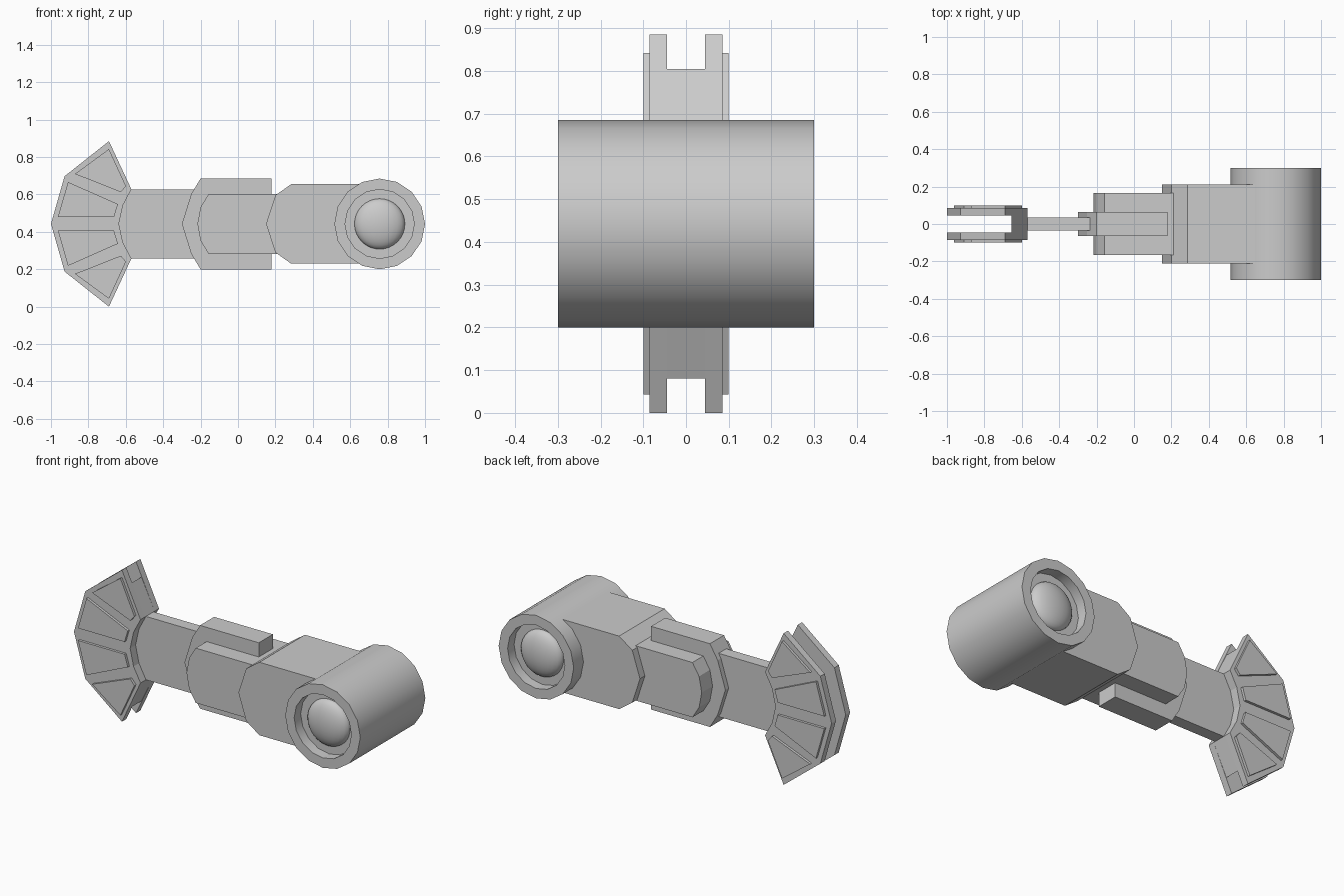
import bpy, bmesh, math

cube = bpy.data.objects.get("Cube")
if cube:
    bpy.data.objects.remove(cube, do_unlink=True)

MID = 0.4425          # height of the arm's axis

grey = bpy.data.materials.new("plain_grey")
grey.use_nodes = True
grey.diffuse_color = (0.6, 0.6, 0.6, 1)
bsdf = grey.node_tree.nodes["Principled BSDF"]
bsdf.inputs["Base Color"].default_value = grey.diffuse_color
bsdf.inputs["Roughness"].default_value = 0.7


def finish(name, bm, smooth=False):
    bmesh.ops.recalc_face_normals(bm, faces=bm.faces)
    mesh = bpy.data.meshes.new(name)
    bm.to_mesh(mesh)
    bm.free()
    mesh.materials.append(grey)
    obj = bpy.data.objects.new(name, mesh)
    bpy.context.collection.objects.link(obj)
    if smooth:
        bpy.ops.object.select_all(action='DESELECT')
        obj.select_set(True)
        bpy.context.view_layer.objects.active = obj
        bpy.ops.object.shade_smooth_by_angle(angle=math.radians(35))
    return obj


def slab(name, outline, y0, y1):
    """Extrude an (x, height from axis) outline from y0 to y1."""
    bm = bmesh.new()
    face = bm.faces.new([bm.verts.new((x, y0, MID + h)) for x, h in outline])
    ext = bmesh.ops.extrude_face_region(bm, geom=[face])
    verts = [v for v in ext["geom"] if isinstance(v, bmesh.types.BMVert)]
    bmesh.ops.translate(bm, verts=verts, vec=(0, y1 - y0, 0))
    return finish(name, bm)


def mirrored(half):
    """Complete an upper half outline with its reflection below the axis."""
    return half + [(x, -h) for x, h in reversed(half) if h > 0]


# Arm segments, each with a faceted left end
slab("upper_arm", mirrored([(0.15, 0), (0.2, 0.153), (0.285, 0.213), (0.755, 0.213)]), -0.21, 0.21)
slab("elbow_housing", mirrored([(-0.217, 0), (-0.2, 0.09), (-0.157, 0.16), (0.21, 0.16)]), -0.165, 0.165)
slab("elbow_spine", mirrored([(-0.3, 0), (-0.25, 0.16), (-0.2, 0.243), (0.18, 0.243)]), -0.065, 0.065)
slab("forearm", mirrored([(-0.645, 0.185), (-0.15, 0.185)]), -0.035, 0.035)

# Fan claw: two plates joined by a web along the wrist
inner = [(-0.57, 0.185), (-0.615, 0.1), (-0.637, 0)]
rim = [(-0.69, 0.4425), (-0.927, 0.255), (-1, 0)]
lower_inner = [(x, -h) for x, h in inner[:2]]
fan = mirrored([rim[2], rim[1], rim[0]] + inner[:2] + [inner[2]])
fan = rim[::-1] + inner + lower_inner[::-1] + [(x, -h) for x, h in rim[:2]]
web = [(-0.655, 0.362)] + inner + lower_inner[::-1] + [(-0.655, -0.362)]
slab("claw_web", web, -0.085, 0.085)

outer_panel = [(-0.872, 0.267), (-0.69, 0.4), (-0.599, 0.202), (-0.626, 0.17)]
inner_panel = [(-0.909, 0.224), (-0.642, 0.106), (-0.663, 0.036), (-0.963, 0.036)]
for side, s in (("front", -1), ("back", 1)):
    slab(side + "_claw_plate", fan, s * 0.045, s * 0.085)
    for level, k in (("upper", 1), ("lower", -1)):
        for kind, panel in (("outer", outer_panel), ("inner", inner_panel)):
            slab(f"{side}_{level}_{kind}_panel", [(x, k * h) for x, h in panel], s * 0.08, s * 0.1)

# Shoulder drum: lathed profile of (radius, y) with a recess at both ends
SIDES = 16
CENTRE = 0.7575
profile = [(0.185, -0.24), (0.185, -0.3), (0.2425, -0.3),
           (0.2425, 0.3), (0.185, 0.3), (0.185, 0.24)]
bm = bmesh.new()
rings = []
for r, y in profile:
    angles = [2 * math.pi * i / SIDES for i in range(SIDES)]
    rings.append([bm.verts.new((CENTRE + r * math.cos(a), y, MID + r * math.sin(a))) for a in angles])
for a, b in zip(rings, rings[1:]):
    for i in range(SIDES):
        j = (i + 1) % SIDES
        bm.faces.new((a[i], a[j], b[j], b[i]))
bm.faces.new(rings[0])
bm.faces.new(rings[-1])
finish("shoulder_drum", bm, smooth=True)

# Domed caps inside the recesses
for side, s in (("front", -1), ("back", 1)):
    bm = bmesh.new()
    bmesh.ops.create_uvsphere(bm, u_segments=24, v_segments=16, radius=0.135)
    bmesh.ops.scale(bm, verts=bm.verts, vec=(1, 0.42, 1))
    bmesh.ops.translate(bm, verts=bm.verts, vec=(CENTRE, s * 0.24, MID))
    finish(side + "_dome", bm, smooth=True)
